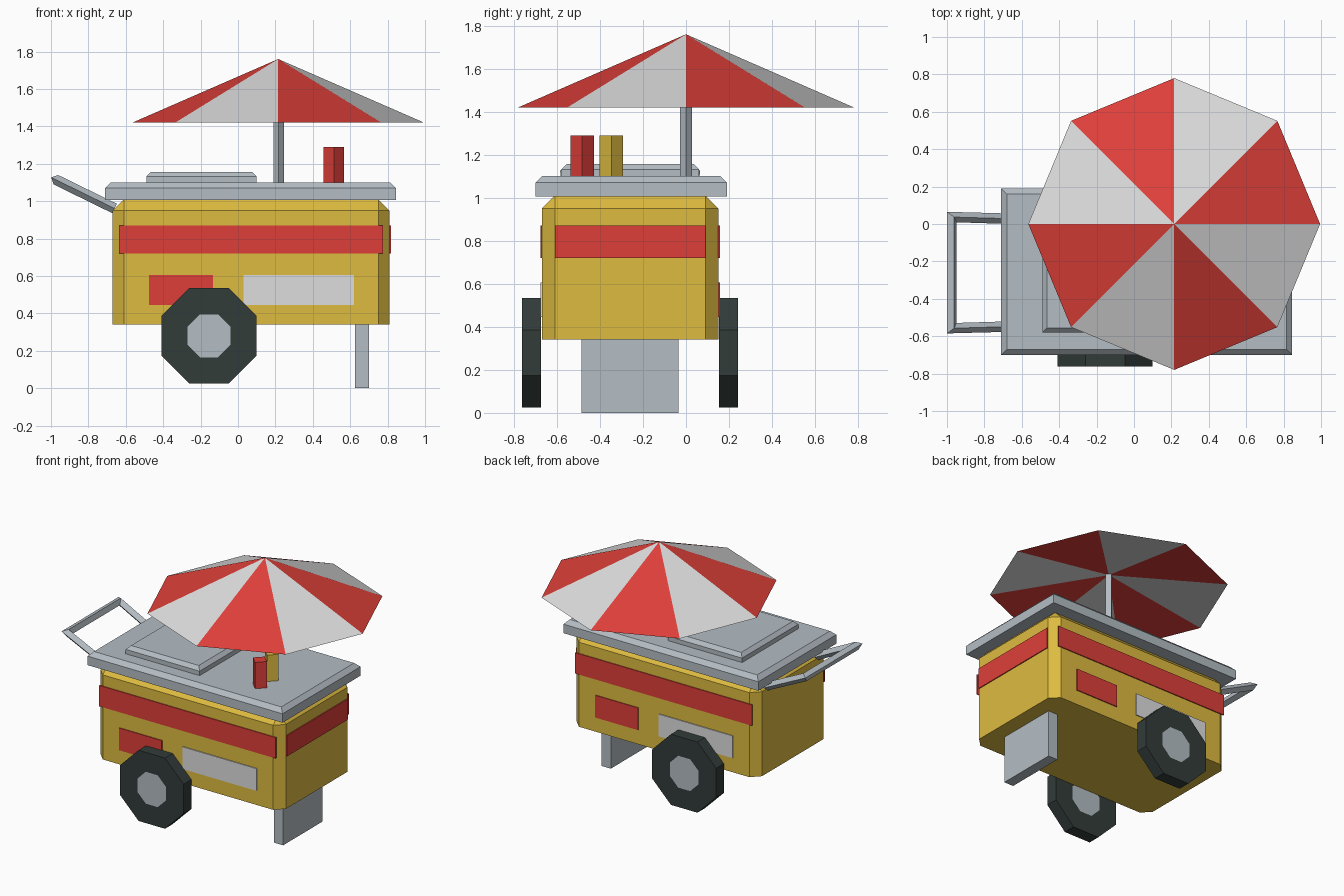
import bpy, bmesh, math
from mathutils import Matrix, Vector

if "Cube" in bpy.data.objects:
    bpy.data.objects.remove(bpy.data.objects["Cube"], do_unlink=True)

MID_X, MID_Y = 0.07, -0.26


def material(name, rgb):
    col = [(c / 255 / 12.92 if c < 11 else ((c / 255 + 0.055) / 1.055) ** 2.4) for c in rgb] + [1]
    m = bpy.data.materials.new(name)
    m.use_nodes = True
    m.diffuse_color = col
    m.node_tree.nodes["Principled BSDF"].inputs["Base Color"].default_value = col
    return m


YELLOW = material("mustard yellow", (222, 187, 64))
RED = material("red", (222, 63, 57))
WHITE = material("off white", (222, 222, 222))
STEEL = material("steel grey", (180, 189, 196))
RUBBER = material("dark rubber", (50, 60, 58))


def finish(name, bm, *mats):
    bmesh.ops.recalc_face_normals(bm, faces=bm.faces)
    me = bpy.data.meshes.new(name)
    bm.to_mesh(me)
    bm.free()
    for m in mats:
        me.materials.append(m)
    ob = bpy.data.objects.new(name, me)
    bpy.context.collection.objects.link(ob)
    return ob


def box_mesh(x, y, z):
    """Box from (low, high) pairs."""
    bm = bmesh.new()
    bmesh.ops.create_cube(bm, size=1)
    for v in bm.verts:
        v.co = [lo + (c + 0.5) * (hi - lo) for c, (lo, hi) in zip(v.co, (x, y, z))]
    return bm


def box(name, x, y, z, mat):
    return finish(name, box_mesh(x, y, z), mat)


def slab(name, x, y, z, chamfer, mat):
    """Box with a mitred chamfer round its top."""
    bm = box_mesh(x, y, z)
    top = [f for f in bm.faces if f.normal.z > 0.9]
    bmesh.ops.bevel(bm, geom=list(top[0].edges), offset=chamfer, segments=1,
                    affect='EDGES', profile=0.5)
    return finish(name, bm, mat)


def post(name, x, y, z, radius, mat):
    """Four-sided post turned corner-on."""
    bm = bmesh.new()
    bmesh.ops.create_cone(bm, cap_ends=True, segments=4, radius1=radius, radius2=radius,
                          depth=z[1] - z[0],
                          matrix=Matrix.Translation((x, y, (z[0] + z[1]) / 2)))
    return finish(name, bm, mat)


# Body: vertical corners and top rim chamfered
bm = box_mesh((-0.67, 0.81), (-0.67, 0.15), (0.34, 1.01))
edges = [e for e in bm.edges if max(v.co.z for v in e.verts) > 0.9]
bmesh.ops.bevel(bm, geom=edges, offset=0.06, segments=1, affect='EDGES', profile=0.5)
finish("cart_body", bm, YELLOW)

# Counter and hatch
slab("counter_top", (-0.71, 0.845), (-0.70, 0.19), (1.005, 1.1), 0.03, STEEL)
slab("hatch_lid", (-0.49, 0.10), (-0.58, 0.06), (1.1, 1.157), 0.025, STEEL)

# Painted panels, turned half round for the back
panels = [("stripe", (-0.635, 0.775), (0.72, 0.87), RED),
          ("red_panel", (-0.475, -0.135), (0.445, 0.605), RED),
          ("white_panel", (0.03, 0.62), (0.445, 0.605), WHITE)]
for name, x, z, mat in panels:
    box("front_" + name, x, (-0.677, -0.669), z, mat)
    box("back_" + name, (2 * MID_X - x[1], 2 * MID_X - x[0]), (0.149, 0.157), z, mat)
box("side_stripe", (0.809, 0.817), (-0.61, 0.09), (0.72, 0.87), RED)

# Wheels with inset hubs on both faces
for name, side in (("front_wheel", -1), ("back_wheel", 1)):
    bm = bmesh.new()
    r = 0.255 / math.cos(math.pi / 8)
    place = (Matrix.Translation((-0.155, MID_Y + side * 0.458, 0.28))
             @ Matrix.Rotation(math.pi / 2, 4, 'X') @ Matrix.Rotation(math.pi / 8, 4, 'Z'))
    bmesh.ops.create_cone(bm, cap_ends=True, segments=8, radius1=r, radius2=r,
                          depth=0.088, matrix=place)
    bm.normal_update()
    caps = [f for f in bm.faces if len(f.verts) == 8]
    bmesh.ops.inset_individual(bm, faces=caps, thickness=0.14, use_even_offset=True)
    for f in bm.faces:
        f.material_index = 1 if len(f.verts) == 8 else 0
    finish(name, bm, RUBBER, STEEL)

# Support leg
box("support_leg", (0.625, 0.70), (-0.485, -0.035), (0, 0.345), STEEL)

# Push handle: diamond section swept round a tilted U
bm = bmesh.new()
base, tip = Vector((-0.66, 0, 0.961)), Vector((-0.974, 0, 1.115))
along = (tip - base).normalized()
up = Vector((-along.z, 0, along.x)) * -1
side = Vector((0, 1, 0))
R = 0.028
path = [(base, 0.288, side), (tip, 0.297, side + along),
        (tip, -0.297, along - side), (base, -0.288, -side)]
rings = []
for p, half, out in path:
    c = p + side * (MID_Y + half)
    rings.append([bm.verts.new(c + o * R) for o in (out, up, -out, -up)])
for a, b in zip(rings, rings[1:]):
    for i in range(4):
        j = (i + 1) % 4
        bm.faces.new((a[i], a[j], b[j], b[i]))
bm.faces.new(rings[0])
bm.faces.new(rings[-1])
finish("push_handle", bm, STEEL)

# Parasol: eight alternating panels, shallower cone underneath
PX = 0.215
bm = bmesh.new()
apex = bm.verts.new((PX, 0, 1.76))
under = bm.verts.new((PX, 0, 1.53))
rim = [bm.verts.new((PX + 0.78 * math.cos(k * math.pi / 4),
                     0.78 * math.sin(k * math.pi / 4), 1.42)) for k in range(8)]
for k in range(8):
    for centre in (apex, under):
        f = bm.faces.new((centre, rim[k], rim[(k + 1) % 8]))
        f.material_index = k % 2
finish("parasol_canopy", bm, RED, WHITE)
post("parasol_pole", PX + 0.002, 0, (1.09, 1.54), 0.028, STEEL)

# Sauce bottles
post("red_bottle", 0.513, -0.483, (1.1, 1.29), 0.055, RED)
post("yellow_bottle", 0.513, -0.347, (1.1, 1.29), 0.055, YELLOW)
